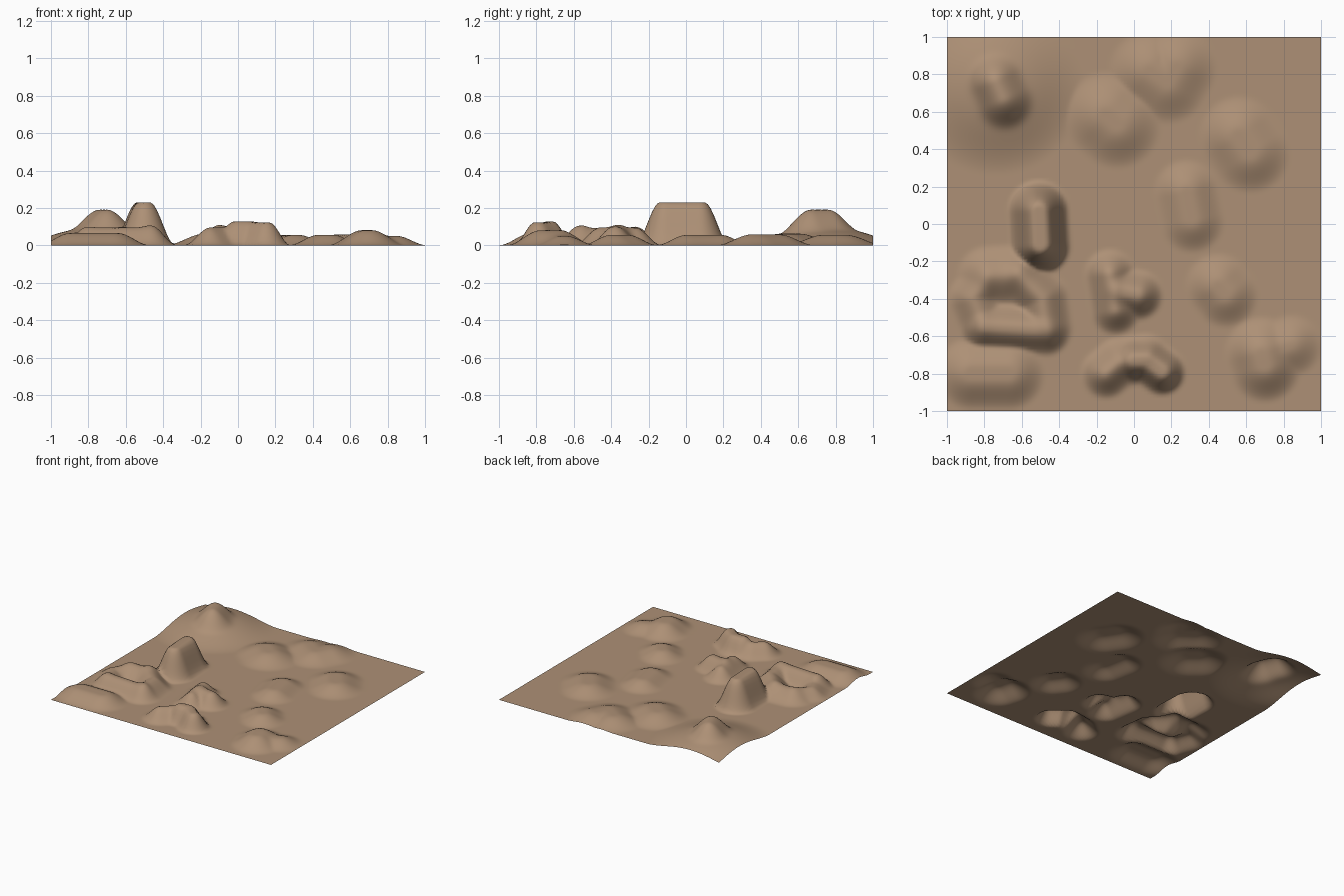
import bpy, bmesh
from mathutils import Vector

if "Cube" in bpy.data.objects:
    bpy.data.objects.remove(bpy.data.objects["Cube"])

N = 120  # grid cells per side

# Each hill: ridge path, flat-top radius, foot radius, height
HILLS = [
    ([(-.74, .74)], .10, .48, .085),                                # broad mound
    ([(-.74, .76), (-.70, .67)], .0, .24, .19),                     # its summit
    ([(-.50, -.11), (-.51, .07)], .03, .165, .23),                  # steep ridge
    ([(-.78, -.28), (-.62, -.27)], .0, .17, .08),                   # ring, back
    ([(-.62, -.27), (-.49, -.40), (-.47, -.55)], .0, .15, .092),    # ring, right
    ([(-.80, -.55), (-.47, -.57)], .01, .14, .095),                 # ring, front
    ([(-.78, -.28), (-.86, -.40), (-.80, -.55)], .0, .14, .07),     # ring, left
    ([(-.87, -.80), (-.67, -.80)], .03, .20, .065),                 # corner mound
    ([(-.15, -.80), (-.08, -.74), (.06, -.72)], .0, .14, .095),     # crescent
    ([(0, -.73), (.07, -.73), (.15, -.79)], .02, .13, .122),
    ([(-.13, -.27), (-.10, -.46)], .0, .14, .095),                  # forked hill
    ([(-.08, -.36), (.02, -.38)], .01, .14, .10),
    ([(-.15, .58), (-.09, .53)], .03, .24, .062),                   # low mounds
    ([(.08, .82), (.18, .75), (.23, .84)], .02, .22, .055),
    ([(.56, .47), (.62, .38)], .03, .22, .058),
    ([(.28, .17), (.31, .02)], .02, .18, .055),
    ([(.45, -.33), (.49, -.38)], .02, .18, .056),
    ([(.70, -.76), (.68, -.69)], .02, .20, .08),
    ([(.70, -.70), (.84, -.65)], .01, .17, .05),
]


def path_distance(p, path):
    if len(path) == 1:
        return (p - Vector(path[0])).length
    best = 9
    for a, b in zip(path, path[1:]):
        a, b = Vector(a), Vector(b)
        d = b - a
        t = max(0, min(1, (p - a).dot(d) / d.length_squared))
        best = min(best, (p - a - d * t).length)
    return best


def height(x, y):
    p, total = Vector((x, y)), 0
    for path, flat, foot, h in HILLS:
        t = (foot - path_distance(p, path)) / (foot - flat)
        t = max(0, min(1, t))
        total += (h * t * t * (3 - 2 * t)) ** 5
    return total ** .2  # soft maximum blends neighbouring hills


# Terrain sheet
bm = bmesh.new()
bmesh.ops.create_grid(bm, x_segments=N, y_segments=N, size=1)
for v in bm.verts:
    v.co.z = height(v.co.x, v.co.y)
for f in bm.faces:
    f.smooth = True
mesh = bpy.data.meshes.new("terrain")
bm.to_mesh(mesh)
bm.free()
terrain = bpy.data.objects.new("terrain", mesh)
bpy.context.collection.objects.link(terrain)

# Sandy earth colour
sand = bpy.data.materials.new("sand")
sand.diffuse_color = (.42, .28, .18, 1)
sand.use_nodes = True
sand.node_tree.nodes["Principled BSDF"].inputs["Base Color"].default_value = sand.diffuse_color
mesh.materials.append(sand)
